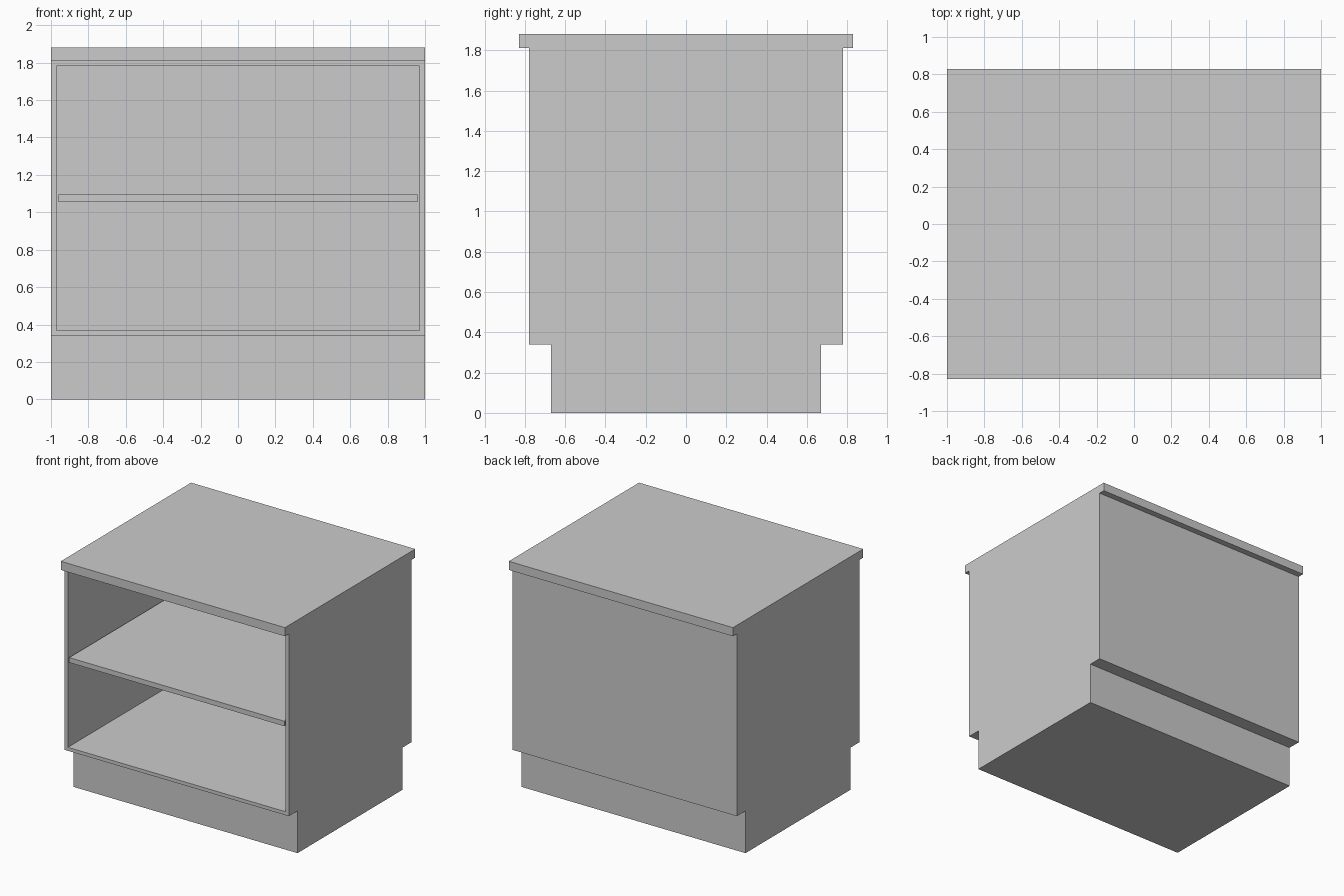
import bpy, bmesh
from mathutils import Vector

if "Cube" in bpy.data.objects:
    bpy.data.objects.remove(bpy.data.objects["Cube"])

HALF_W = 1.0      # half width
PANEL = 0.04      # panel thickness
FRONT, BACK = -0.78, 0.78


def add_object(name, bm):
    bmesh.ops.recalc_face_normals(bm, faces=bm.faces)
    mesh = bpy.data.meshes.new(name)
    bm.to_mesh(mesh)
    bm.free()
    obj = bpy.data.objects.new(name, mesh)
    bpy.context.collection.objects.link(obj)
    return obj


# Cabinet shell: half side profile (y, z), mirrored and extruded across the width
half = [(0.67, 0), (0.67, 0.34), (0.78, 0.34), (0.78, 1.81), (0.83, 1.81), (0.83, 1.88)]
profile = half + [(-y, z) for y, z in reversed(half)]
bm = bmesh.new()
side = bm.faces.new([bm.verts.new((-HALF_W, y, z)) for y, z in profile])
ext = bmesh.ops.extrude_face_region(bm, geom=[side])
moved = [v for v in ext["geom"] if isinstance(v, bmesh.types.BMVert)]
bmesh.ops.translate(bm, verts=moved, vec=(2 * HALF_W, 0, 0))
bmesh.ops.recalc_face_normals(bm, faces=bm.faces)

# Open compartment: inset the front face and push it back
bm.faces.ensure_lookup_table()
target = Vector((0, FRONT, 1.075))
front = min(bm.faces, key=lambda f: (f.calc_center_median() - target).length)
bmesh.ops.inset_region(bm, faces=[front], thickness=PANEL)
pocket = bmesh.ops.extrude_discrete_faces(bm, faces=[front])["faces"][0]
bmesh.ops.translate(bm, verts=pocket.verts, vec=(0, BACK - FRONT - PANEL, 0))
add_object("cabinet_shell", bm)

# Middle shelf, flush with the front edge
bm = bmesh.new()
bmesh.ops.create_cube(bm, size=1)
depth = BACK - PANEL - FRONT
bmesh.ops.scale(bm, verts=bm.verts, vec=(2 * (HALF_W - PANEL), depth, PANEL))
bmesh.ops.translate(bm, verts=bm.verts, vec=(0, FRONT + depth / 2, 1.075))
add_object("middle_shelf", bm)
